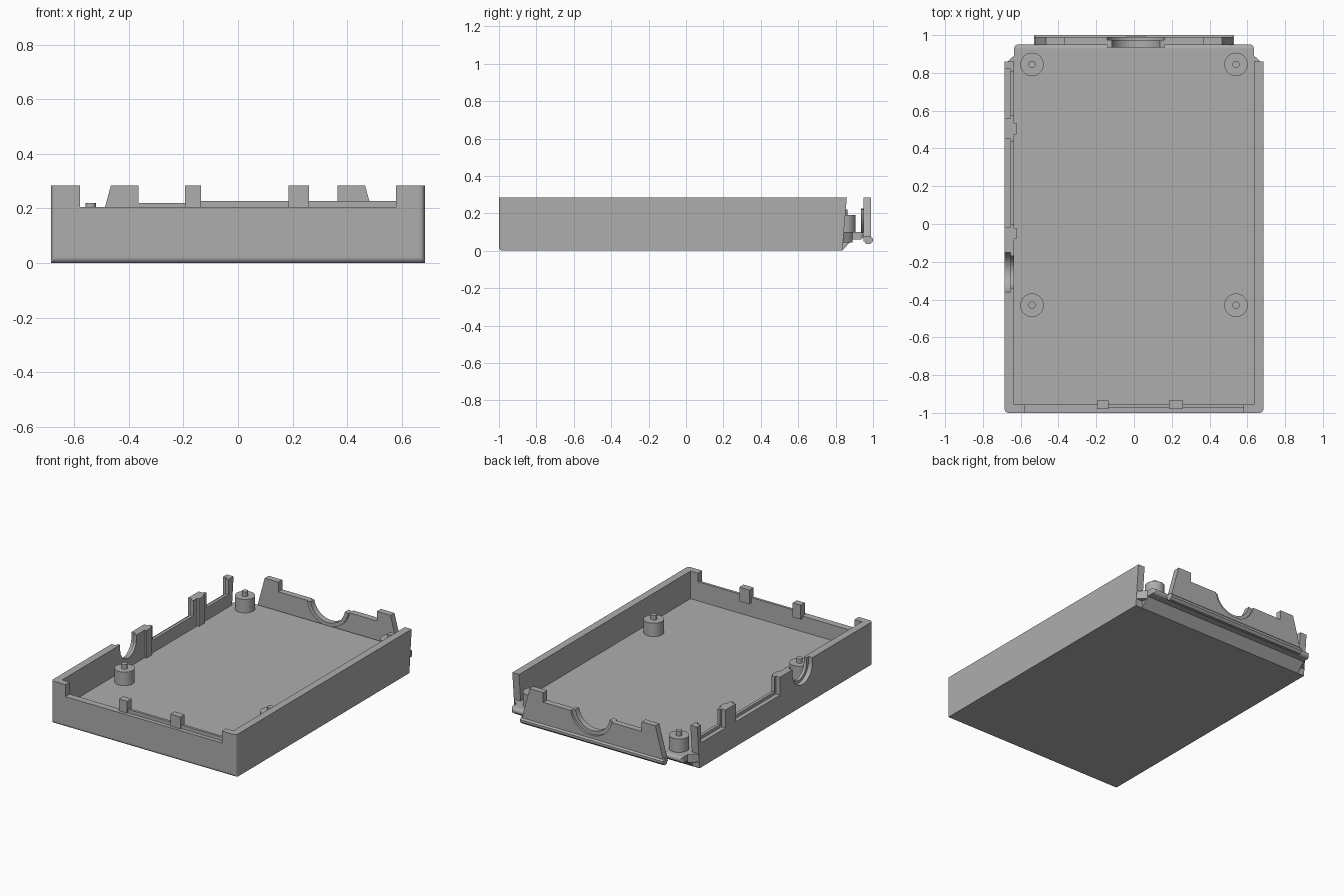
import bpy, bmesh, math
from mathutils import Vector

cube = bpy.data.objects.get("Cube")
if cube:
    bpy.data.objects.remove(cube)

grey = bpy.data.materials.new("plain grey")
grey.use_nodes = True
grey.diffuse_color = (0.42, 0.42, 0.42, 1)
grey.node_tree.nodes["Principled BSDF"].inputs["Base Color"].default_value = (0.42, 0.42, 0.42, 1)

W, H, T = 0.685, 0.285, 0.05     # half width, wall height, wall thickness
FLOOR = 0.10                     # top of the floor


def extrude(name, pts, axis, a, b, round_if=None, radius=0.02):
    """Extrude a 2D outline along an axis from a to b, optionally rounding chosen edges."""
    place = {"x": lambda p, d: (d, p[0], p[1]),
             "y": lambda p, d: (p[0], d, p[1]),
             "z": lambda p, d: (p[0], p[1], d)}[axis]
    bm = bmesh.new()
    face = bm.faces.new([bm.verts.new(place(p, a)) for p in pts])
    new = bmesh.ops.extrude_face_region(bm, geom=[face])["geom"]
    shift = Vector(place((0, 0), b - a))
    bmesh.ops.translate(bm, verts=[v for v in new if isinstance(v, bmesh.types.BMVert)], vec=shift)
    bmesh.ops.recalc_face_normals(bm, faces=bm.faces[:])
    if round_if:
        edges = [e for e in bm.edges if all(round_if(v.co) for v in e.verts)]
        bmesh.ops.bevel(bm, geom=edges, offset=radius, segments=4, profile=0.5, affect="EDGES")
    mesh = bpy.data.meshes.new(name)
    bm.to_mesh(mesh)
    bm.free()
    mesh.materials.append(grey)
    obj = bpy.data.objects.new(name, mesh)
    bpy.context.collection.objects.link(obj)
    return obj


def box(name, x, y, z):
    return extrude(name, [(x[0], y[0]), (x[1], y[0]), (x[1], y[1]), (x[0], y[1])], "z", *z)


def arc(cx, cz, r, start=180, end=360, n=20):
    angles = [math.radians(start + (end - start) * i / n) for i in range(n + 1)]
    return [(cx + r * math.cos(t), cz + r * math.sin(t)) for t in angles]


def notch(a, b, low, top=H):
    return [(a, top), (a, low), (b, low), (b, top)]


def post(name, x, y, r, z0, z1):
    bpy.ops.mesh.primitive_cylinder_add(vertices=32, radius=r, depth=z1 - z0,
                                        location=(x, y, (z0 + z1) / 2))
    obj = bpy.context.object
    obj.name = name
    obj.data.materials.append(grey)
    bpy.ops.object.shade_smooth_by_angle(angle=math.radians(35))


# Floor with a chamfered underside that rises to a thin tongue at the back
extrude("floor", [(-0.955, 0), (0.835, 0), (0.89, 0.06), (0.95, 0.06),
                  (0.95, FLOOR), (-0.955, FLOOR)], "x", -W + T, W - T,
        lambda v: v.y > 0.94 and abs(v.x) > 0.6)

# Front wall with tall corners and a low middle
extrude("front_wall", [(-W, 0), (W, 0), (W, H)] + notch(0.58, -0.58, 0.205) + [(-W, H)],
        "y", -1, -0.955, lambda v: v.y < -0.99 and abs(v.x) > 0.68)
for a, b in ((-0.135, 0.185), (0.26, 0.58)):
    box("front_inner_lip", (a, b), (-0.972, -0.955), (0.205, 0.228))
for a, b in ((-0.195, -0.135), (0.185, 0.26)):
    box("front_tab", (a, b), (-0.98, -0.955), (0.205, H))
    box("front_tab_rib", (a, b), (-0.955, -0.935), (0.19, H))

# Plain side wall with a leaning back end
end = [(0.835, 0), (0.86, H)]
extrude("left_wall", [(-0.955, 0)] + end + [(-0.955, H)], "x", W - T, W)

# Side wall with openings, built as an outer and an inner layer
for name, x0, x1, r, inset, low in (("right_wall_outer", -W, -0.655, 0.105, 0, 0.165),
                                    ("right_wall_inner", -0.655, -W + T, 0.085, 0.015, 0.185)):
    hole = [(-0.255 - r, H)] + arc(-0.255, 0.25, r) + [(-0.255 + r, H)]
    ports = notch(-0.015 + inset, 0.45 - inset, low) + notch(0.56 + inset, 0.82 - inset, low)
    top = [(-0.955, H)] + hole + ports
    extrude(name, [(-0.955, 0)] + end + top[::-1], "x", x0, x1)
for a, b in ((0.475, 0.535), (-0.08, -0.02)):
    box("right_wall_rib", (-W + T, -0.622), (a, b), (FLOOR, H))

# Wall ends slanting in to the tongue
for s in (-1, 1):
    extrude("corner_gusset", [(s * W, 0.84), (s * 0.635, 0.84), (s * 0.635, 0.89), (s * 0.655, 0.875)],
            "z", 0.045, FLOOR)

# Back plate with tall ends, low shoulders and a round cable cutout
cut = arc(0.01, 0.25, 0.155, 191, 349)
extrude("back_plate", [(-0.53, 0.05), (0.53, 0.05), (0.466, H), (0.365, H), (0.365, 0.22)]
        + cut[::-1] + [(-0.365, 0.22), (-0.365, H), (-0.466, H)], "y", 0.948, 0.99)
extrude("cable_saddle", arc(0.01, 0.25, 0.156, 191, 349) + arc(0.01, 0.25, 0.13, 349, 191),
        "y", 0.935, 0.975)
extrude("back_latch_lip", [(0.952, 0.06), (0.96, 0.038), (0.985, 0.035), (1.0, 0.05), (1.0, 0.065),
                           (0.985, 0.08), (0.952, 0.08)], "x", -0.53, 0.53)

# Mounting posts with locating pins
for x in (-0.54, 0.54):
    for y in (-0.43, 0.845):
        post("mounting_post", x, y, 0.062, FLOOR - 0.01, 0.19)
        post("locating_pin", x, y, 0.019, 0.18, 0.22)
